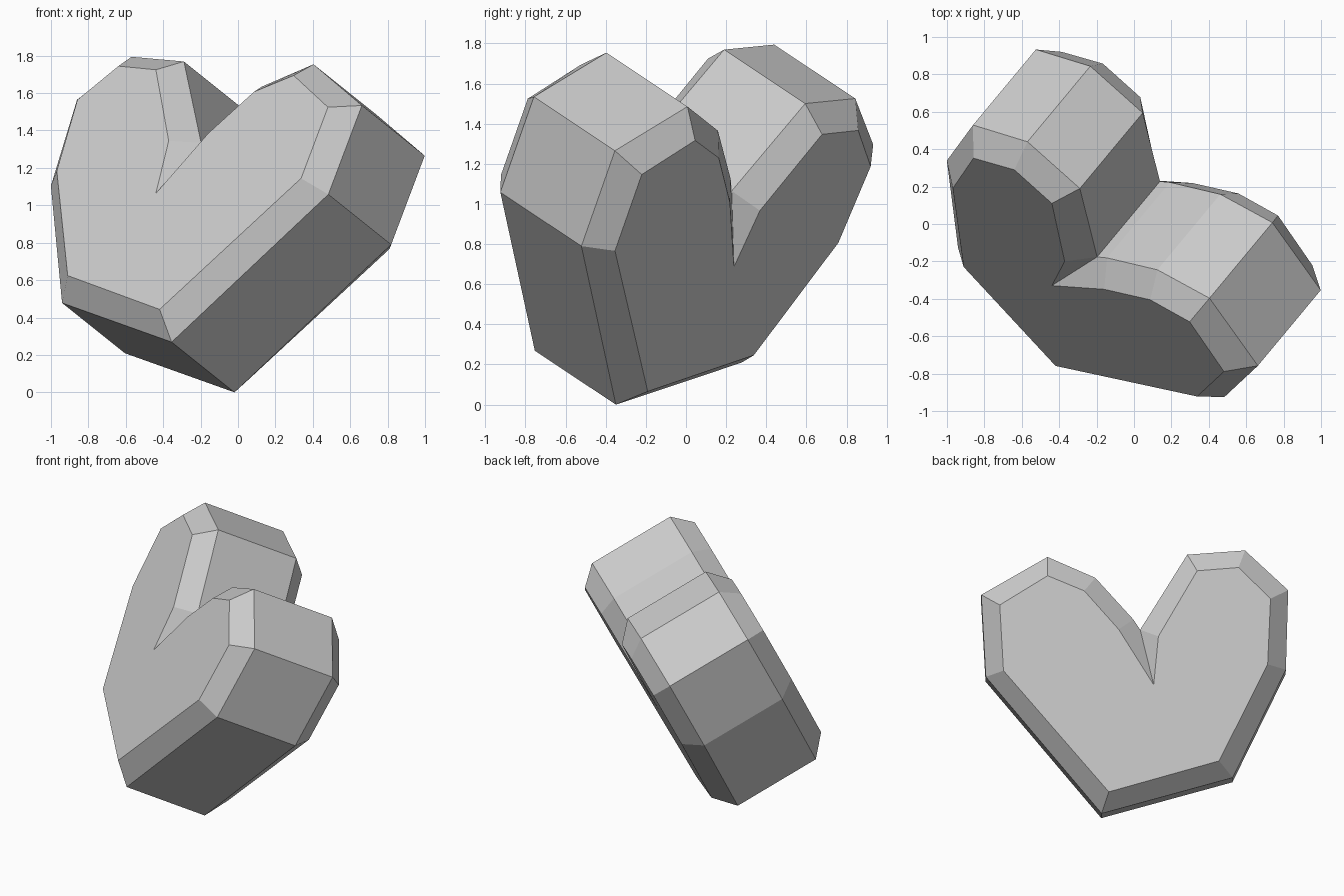
import bpy, bmesh
from mathutils import Matrix, Vector

if "Cube" in bpy.data.objects:
    bpy.data.objects.remove(bpy.data.objects["Cube"])

# Heart outline in its own plane: bevelled face outline and wider body outline
face = [(-.867, .845), (-.885, 1.272), (-.677, 1.474), (-.408, 1.452),
        (-.157, 1.025), (-.127, .71), (.101, 1.07), (.325, 1.32),
        (.563, 1.418), (.874, 1.227), (.849, .80), (.163, .013), (-.553, .216)]
body = [(-.986, .816), (-1.0, 1.333), (-.719, 1.591), (-.344, 1.563),
        (-.039, 1.074), (-.039, 1.074), (.005, 1.14), (.253, 1.411),
        (.564, 1.546), (.994, 1.299), (.963, .765), (.209, -.122), (-.642, .113)]

# Tilted frame: columns are across, up and face normal
normal = Vector((-.569, -.684, .455)).normalized()
across = Vector((-normal.y, normal.x, 0)).normalized()
up = normal.cross(across)
frame = Matrix((across, up, normal)).transposed()

# Four rings along the thickness, joined by quads and capped at both ends
bm = bmesh.new()
layers = [(face, .963), (body, .843), (body, .253), (face, .133)]
rings = [[bm.verts.new(frame @ Vector((u, v, d))) for u, v in outline]
         for outline, d in layers]
n = len(face)
for a, b in zip(rings, rings[1:]):
    for i in range(n):
        j = (i + 1) % n
        bm.faces.new((a[i], a[j], b[j], b[i]))
bm.faces.new(rings[0])
bm.faces.new(rings[-1][::-1])

# Merge the doubled cleft corner
bmesh.ops.remove_doubles(bm, verts=bm.verts[:], dist=.0005)
bmesh.ops.recalc_face_normals(bm, faces=bm.faces[:])

# Stand on the ground
low = min(v.co.z for v in bm.verts)
bmesh.ops.translate(bm, verts=bm.verts[:], vec=(0, 0, -low))

mesh = bpy.data.meshes.new("heart")
bm.to_mesh(mesh)
bm.free()
bpy.context.collection.objects.link(bpy.data.objects.new("heart", mesh))
